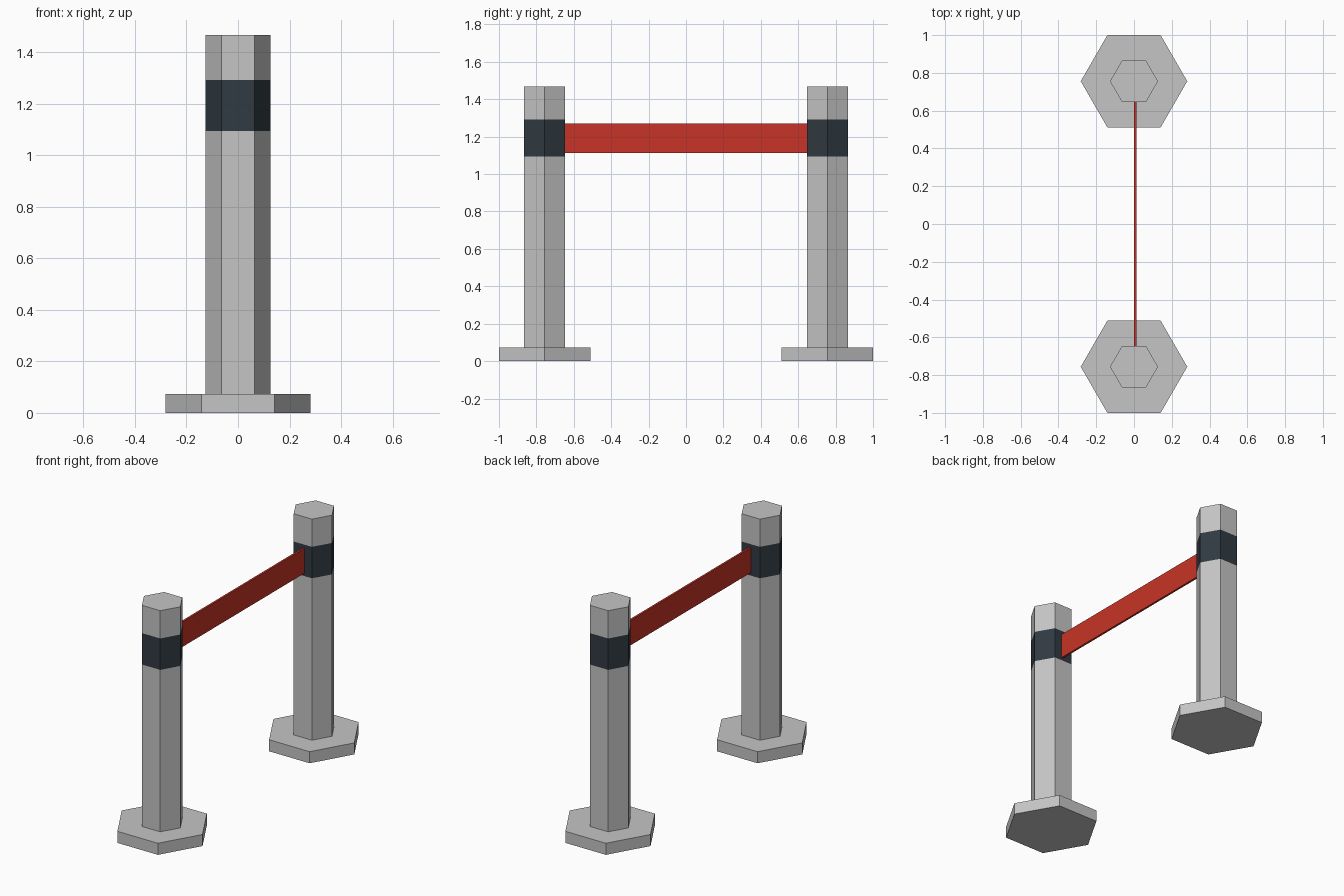
import bpy, bmesh, math

cube = bpy.data.objects.get("Cube")
if cube:
    bpy.data.objects.remove(cube, do_unlink=True)


def material(name, rgb):
    mat = bpy.data.materials.new(name)
    mat.use_nodes = True
    color = (*rgb, 1.0)
    mat.diffuse_color = color
    mat.node_tree.nodes["Principled BSDF"].inputs["Base Color"].default_value = color
    return mat


GREY = material("light grey", (0.56, 0.56, 0.56))
DARK = material("dark slate", (0.03, 0.043, 0.055))
RED = material("belt red", (0.58, 0.034, 0.02))


def finish(name, bm, mats):
    bmesh.ops.recalc_face_normals(bm, faces=bm.faces[:])
    mesh = bpy.data.meshes.new(name)
    bm.to_mesh(mesh)
    bm.free()
    for mat in mats:
        mesh.materials.append(mat)
    obj = bpy.data.objects.new(name, mesh)
    bpy.context.collection.objects.link(obj)
    return obj


def hex_column(name, y, radius, levels, mats):
    """Six-sided column with a corner on the x axis; sections alternate colours."""
    bm = bmesh.new()
    rings = []
    for z in levels:
        rings.append([bm.verts.new((radius * math.cos(k * math.pi / 3),
                                    y + radius * math.sin(k * math.pi / 3), z))
                      for k in range(6)])
    for section, (low, high) in enumerate(zip(rings, rings[1:])):
        for k in range(6):
            n = (k + 1) % 6
            face = bm.faces.new((low[k], low[n], high[n], high[k]))
            face.material_index = section % len(mats)
    bm.faces.new(rings[0][::-1])
    bm.faces.new(rings[-1])
    return finish(name, bm, mats)


BASE_R, POST_R, BASE_H = 0.282, 0.127, 0.073
POST_Y = 1 - BASE_R * math.cos(math.pi / 6)

# Two matching posts, each with a foot and a dark band
for side, sign in (("front", -1), ("back", 1)):
    hex_column(side + "_base", sign * POST_Y, BASE_R, (0, BASE_H), [GREY])
    hex_column(side + "_post", sign * POST_Y, POST_R,
               (BASE_H, 1.094, 1.292, 1.467), [GREY, DARK])

# Thin belt stretched between the bands
half = POST_Y - POST_R * math.cos(math.pi / 6)
bm = bmesh.new()
bmesh.ops.create_cube(bm, size=1)
bmesh.ops.scale(bm, vec=(0.013, 2 * half, 0.157), verts=bm.verts[:])
bmesh.ops.translate(bm, vec=(0.006, 0, 1.191), verts=bm.verts[:])
finish("belt", bm, [RED])
